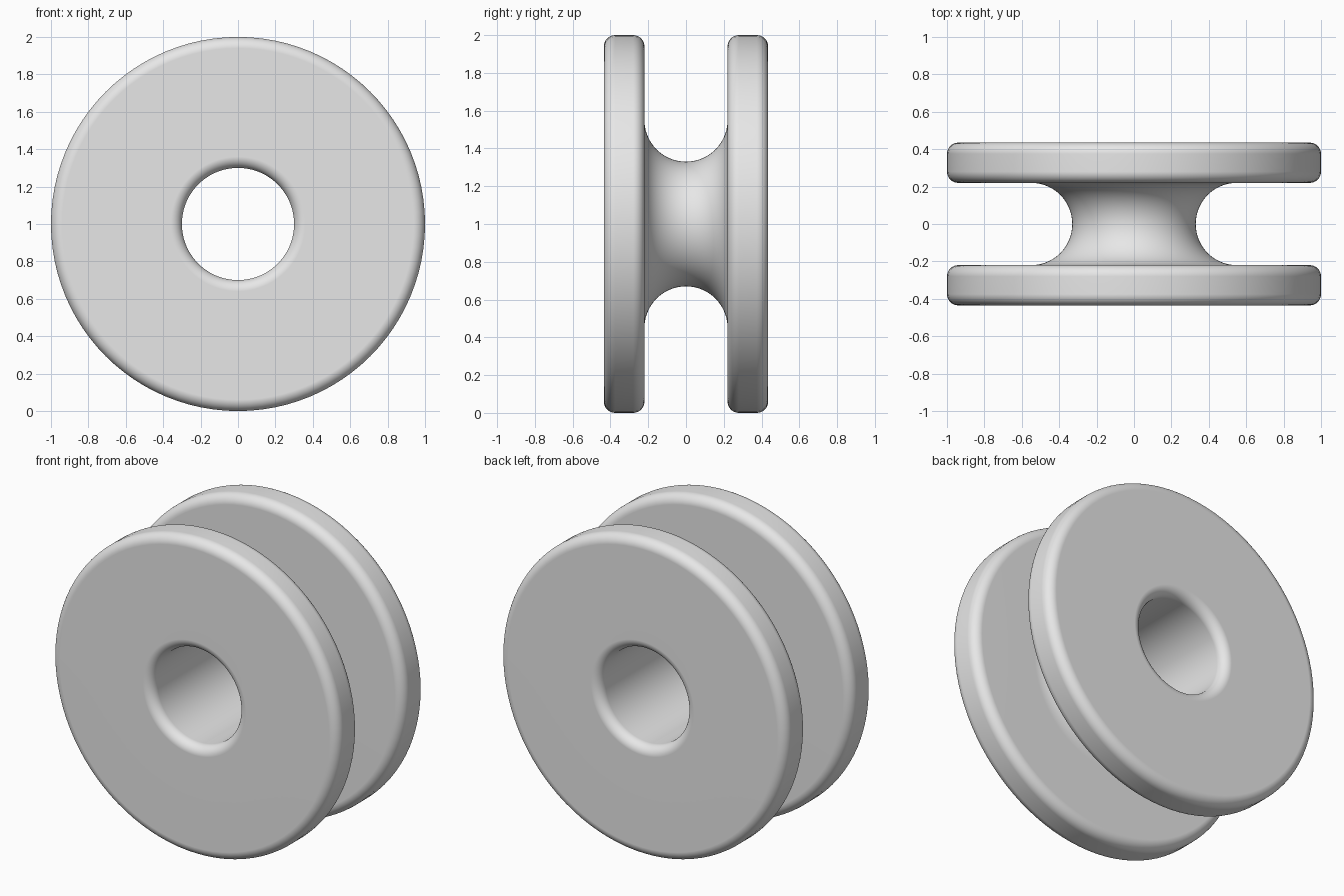
import bpy, bmesh
from math import pi, sin, cos, radians
from mathutils import Vector

cube = bpy.data.objects.get("Cube")
if cube:
    bpy.data.objects.remove(cube, do_unlink=True)

BORE, RIM = 0.30, 1.0          # radii of the hole and the flanges
OUT, INN = 0.435, 0.22         # outer and inner flange faces along y
FILLET = 0.06
GROOVE = 0.22                  # groove arc radius
GROOVE_R = 0.55                # distance of the arc centre from the axis
SEGMENTS = 96

def arc(r, y, radius, start, end, steps):
    """Points of an arc in the (radius, y) plane, angles in degrees."""
    angles = [radians(start + (end - start) * i / steps) for i in range(steps + 1)]
    return [(r + radius * cos(a), y + radius * sin(a)) for a in angles]

# Half profile on the +y side, from the groove bottom out and round to the bore
half = arc(GROOVE_R, 0, GROOVE, 180, 90, 14)
half += arc(RIM - FILLET, INN + FILLET, FILLET, -90, 0, 8)
half += arc(RIM - FILLET, OUT - FILLET, FILLET, 0, 90, 8)
half += arc(BORE + FILLET, OUT - FILLET, FILLET, 90, 180, 8)

# Mirror the half to close the profile
profile = half + [(r, -y) for r, y in reversed(half[1:])]

# Revolve the profile round the y axis
bm = bmesh.new()
verts = [bm.verts.new((0, y, r)) for r, y in profile]
edges = [bm.edges.new((a, b)) for a, b in zip(verts, verts[1:] + verts[:1])]
bmesh.ops.spin(bm, geom=verts + edges, cent=Vector(), axis=Vector((0, 1, 0)),
               angle=2 * pi, steps=SEGMENTS, use_merge=True)
bmesh.ops.remove_doubles(bm, verts=bm.verts[:], dist=0.0001)
bmesh.ops.recalc_face_normals(bm, faces=bm.faces[:])
mesh = bpy.data.meshes.new("grooved_wheel")
bm.to_mesh(mesh)
bm.free()

wheel = bpy.data.objects.new("grooved_wheel", mesh)
wheel.location.z = RIM
bpy.context.collection.objects.link(wheel)

# Plain grey material
grey = bpy.data.materials.new("light_grey")
grey.use_nodes = True
color = (0.8, 0.8, 0.8, 1)
grey.diffuse_color = color
grey.node_tree.nodes["Principled BSDF"].inputs["Base Color"].default_value = color
mesh.materials.append(grey)

# Smooth shading that keeps the flange faces flat
bpy.ops.object.select_all(action="DESELECT")
wheel.select_set(True)
bpy.context.view_layer.objects.active = wheel
bpy.ops.object.shade_smooth_by_angle(angle=radians(35))
weighted = wheel.modifiers.new("flat_faces", "WEIGHTED_NORMAL")
weighted.keep_sharp = True
